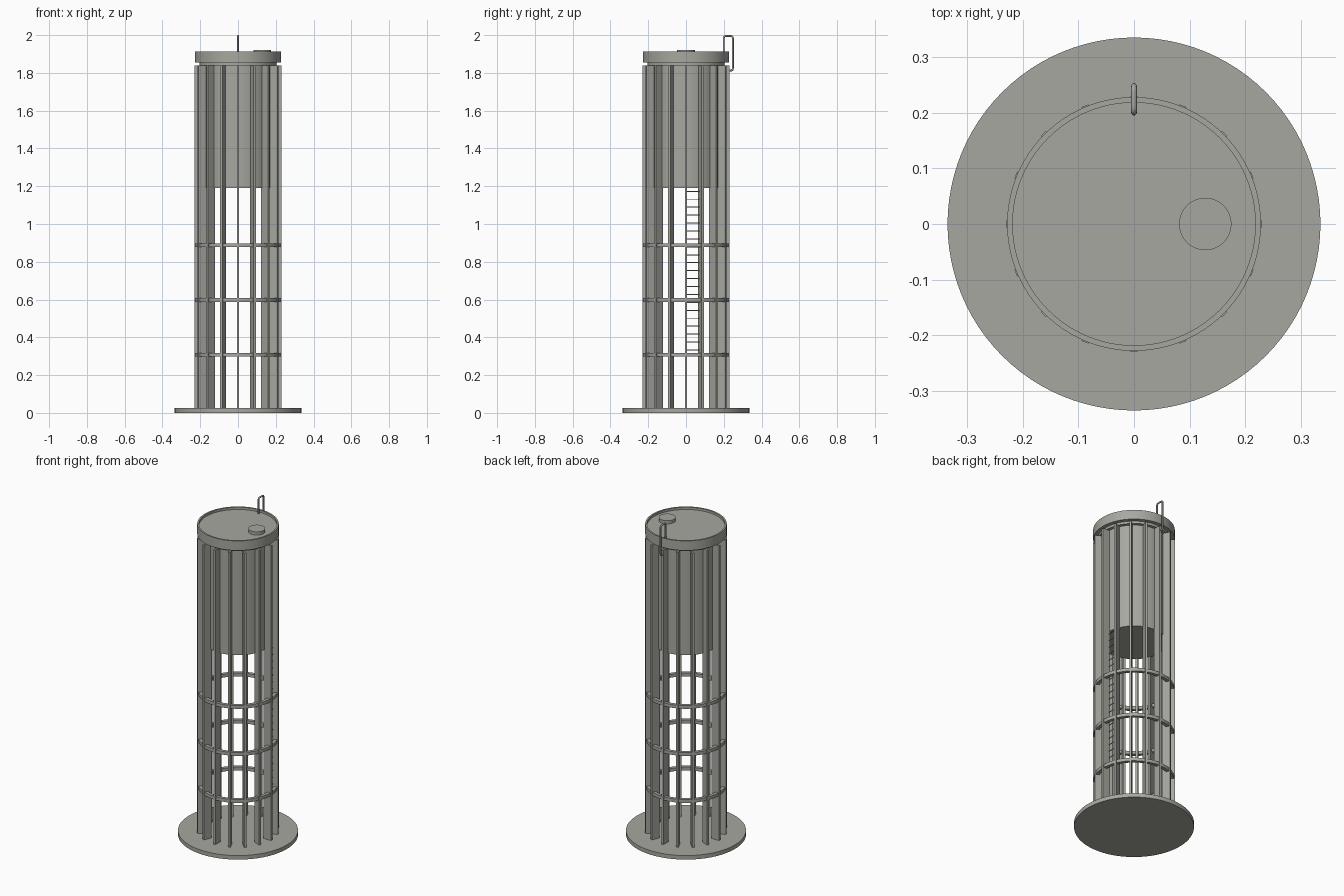
import bpy, bmesh, math
from mathutils import Matrix, Vector

if "Cube" in bpy.data.objects:
    bpy.data.objects.remove(bpy.data.objects["Cube"])

grey = bpy.data.materials.new("concrete_grey")
grey.diffuse_color = (0.39, 0.39, 0.355, 1)
grey.use_nodes = True
grey.node_tree.nodes["Principled BSDF"].inputs["Base Color"].default_value = grey.diffuse_color


def finish(name, bm, smooth=True):
    bmesh.ops.recalc_face_normals(bm, faces=bm.faces[:])
    me = bpy.data.meshes.new(name)
    bm.to_mesh(me)
    bm.free()
    ob = bpy.data.objects.new(name, me)
    bpy.context.collection.objects.link(ob)
    me.materials.append(grey)
    if smooth:
        bpy.ops.object.select_all(action='DESELECT')
        ob.select_set(True)
        bpy.context.view_layer.objects.active = ob
        bpy.ops.object.shade_smooth_by_angle(angle=math.radians(35))
    return ob


def lathe(name, profile, closed=False, centre=(0, 0), steps=96):
    """Spin an (r, z) profile around a vertical axis."""
    bm = bmesh.new()
    vs = [bm.verts.new((r, 0, z)) for r, z in profile]
    pairs = list(zip(vs, vs[1:])) + ([(vs[-1], vs[0])] if closed else [])
    es = [bm.edges.new(p) for p in pairs]
    bmesh.ops.spin(bm, geom=vs + es, cent=(0, 0, 0), axis=(0, 0, 1),
                   angle=math.tau, steps=steps)
    bmesh.ops.remove_doubles(bm, verts=bm.verts[:], dist=1e-5)
    bmesh.ops.translate(bm, verts=bm.verts[:], vec=(centre[0], centre[1], 0))
    return finish(name, bm)


def disc(name, r, z0, z1, **kw):
    return lathe(name, [(0, z0), (r, z0), (r, z1), (0, z1)], **kw)


# Base slab, water tank and neck under the roof
disc("base_slab", 0.335, 0, 0.025)
disc("tank", 0.186, 1.19, 1.85)
disc("roof_neck", 0.205, 1.84, 1.86)

# Roof with a shallow raised rim
lathe("roof", [(0, 1.855), (0.228, 1.855), (0.228, 1.914), (0.218, 1.914),
               (0.218, 1.9), (0, 1.9)])
disc("roof_hatch", 0.047, 1.895, 1.92, centre=(0.128, 0), steps=48)

# Radial support columns
bm = bmesh.new()
for i in range(16):
    m = (Matrix.Rotation(math.tau * i / 16, 4, 'Z')
         @ Matrix.Translation((0.205, 0, 0.93))
         @ Matrix.Diagonal((0.05, 0.013, 1.82, 1)))
    bmesh.ops.create_cube(bm, size=1, matrix=m)
finish("support_columns", bm, smooth=False)

# Bracing rings
for i, z in enumerate((0.308, 0.598, 0.888)):
    lathe(f"bracing_ring_{i + 1}", [(0.205, z - 0.01), (0.225, z - 0.01),
                                    (0.225, z + 0.01), (0.205, z + 0.01)], closed=True)

# Ladder rungs between two neighbouring columns
bm = bmesh.new()
for i in range(21):
    m = (Matrix.Translation((0.186, 0.036, 0.333 + 0.042 * i))
         @ Matrix.Rotation(math.pi / 2, 4, 'X'))
    bmesh.ops.create_cone(bm, cap_ends=True, segments=8, radius1=0.0025,
                          radius2=0.0025, depth=0.075, matrix=m)
finish("ladder_rungs", bm)


# Bent grab rail over the roof edge, with rounded corners
def rounded(points, r):
    out = [points[0]]
    for a, b, c in zip(points, points[1:], points[2:]):
        p, q = b + (a - b).normalized() * r, b + (c - b).normalized() * r
        for k in range(6):
            t = k / 5
            out.append(p * (1 - t) ** 2 + b * 2 * t * (1 - t) + q * t * t)
    return out + [points[-1]]


path = rounded([Vector((0, y, z)) for y, z in
                ((0.2, 1.89), (0.2, 1.995), (0.248, 1.995),
                 (0.248, 1.812), (0.222, 1.812))], 0.012)
bm = bmesh.new()
loops = []
for i, p in enumerate(path):
    t = (path[min(i + 1, len(path) - 1)] - path[max(i - 1, 0)]).normalized()
    side = Vector((1, 0, 0))
    up = t.cross(side)
    loops.append([bm.verts.new(p + 0.005 * (side * math.cos(a) + up * math.sin(a)))
                  for a in (math.tau * k / 12 for k in range(12))])
for l0, l1 in zip(loops, loops[1:]):
    for k in range(12):
        n = (k + 1) % 12
        bm.faces.new((l0[k], l0[n], l1[n], l1[k]))
bm.faces.new(loops[0])
bm.faces.new(loops[-1])
finish("grab_rail", bm)
